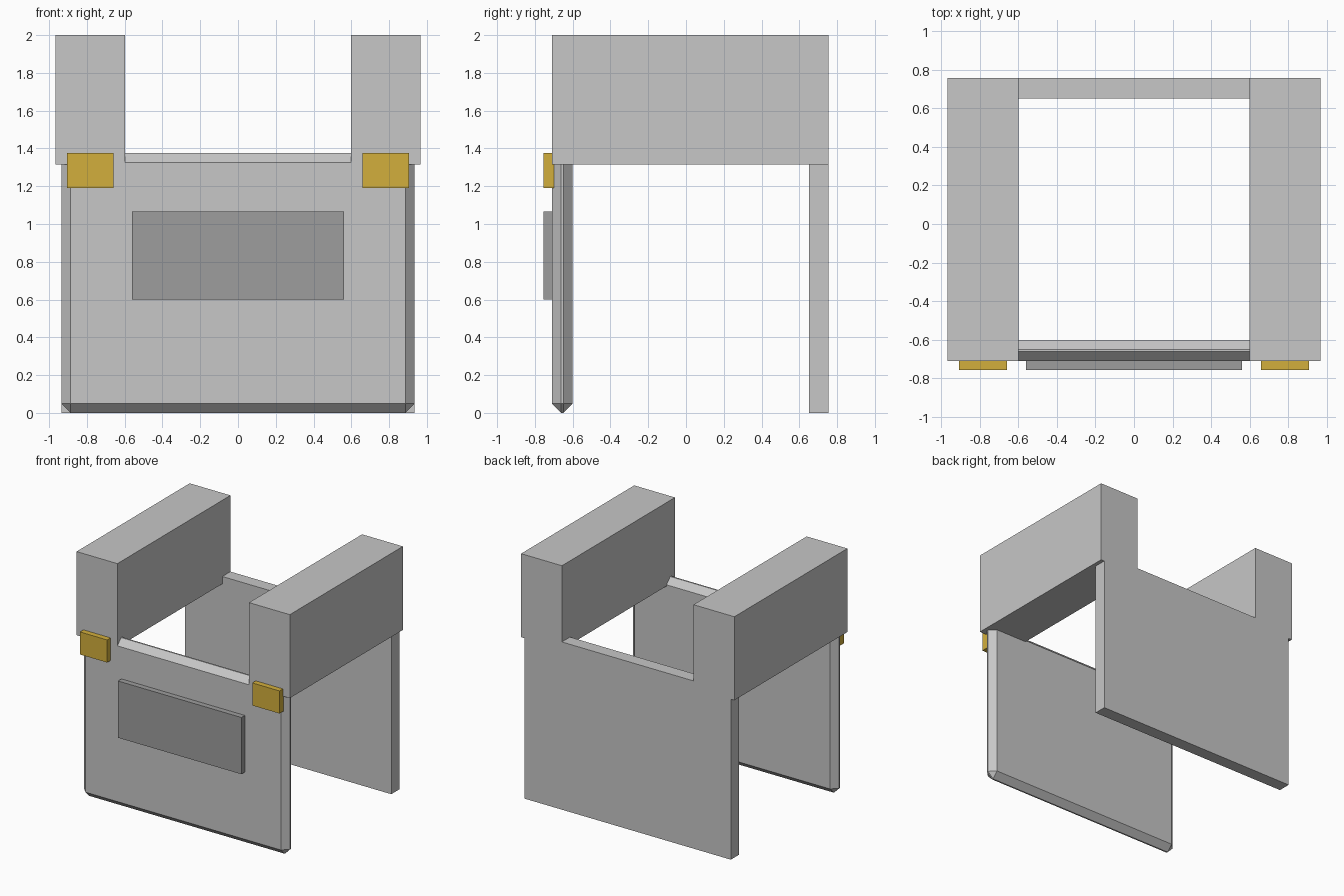
import bpy

cube = bpy.data.objects.get("Cube")
if cube:
    bpy.data.objects.remove(cube, do_unlink=True)


def make_material(name, rgb):
    mat = bpy.data.materials.new(name)
    mat.use_nodes = True
    color = (*rgb, 1)
    mat.diffuse_color = color
    mat.node_tree.nodes["Principled BSDF"].inputs["Base Color"].default_value = color
    return mat


light_grey = make_material("light grey", (0.57, 0.57, 0.57))
mid_grey = make_material("mid grey", (0.34, 0.34, 0.34))
gold = make_material("gold", (0.65, 0.43, 0.045))


def box(name, xs, ys, zs, mat, bevel=0):
    """Box spanning the given ranges, optionally chamfered."""
    spans = (xs, ys, zs)
    bpy.ops.mesh.primitive_cube_add(size=1, location=[sum(s) / 2 for s in spans])
    obj = bpy.context.object
    obj.name = name
    obj.scale = [s[1] - s[0] for s in spans]
    bpy.ops.object.transform_apply(location=False, rotation=False, scale=True)
    obj.data.materials.append(mat)
    if bevel:
        mod = obj.modifiers.new("chamfer", "BEVEL")
        mod.width = bevel
        mod.segments = 1
    return obj


FRONT, BACK = -0.71, 0.755
half_width = 0.935
plate_top = 1.375

# Front and back plates
box("front_plate", (-half_width, half_width), (FRONT, -0.6), (0, plate_top),
    light_grey, bevel=0.049)
box("back_plate", (-half_width, half_width), (0.65, BACK), (0, plate_top), light_grey)

# Raised panel on the front plate
box("front_panel", (-0.56, 0.56), (-BACK, FRONT + 0.01), (0.6, 1.065), mid_grey)

# Shoulder blocks and clasps on both sides
for side, sign in (("left", 1), ("right", -1)):
    def across(inner, outer):
        return sorted((sign * inner, sign * outer))

    box(side + "_shoulder", across(0.597, 0.967), (FRONT, BACK), (1.315, 2), light_grey)
    box(side + "_clasp", across(0.658, 0.905), (-BACK, FRONT + 0.01),
        (1.19, plate_top), gold)
